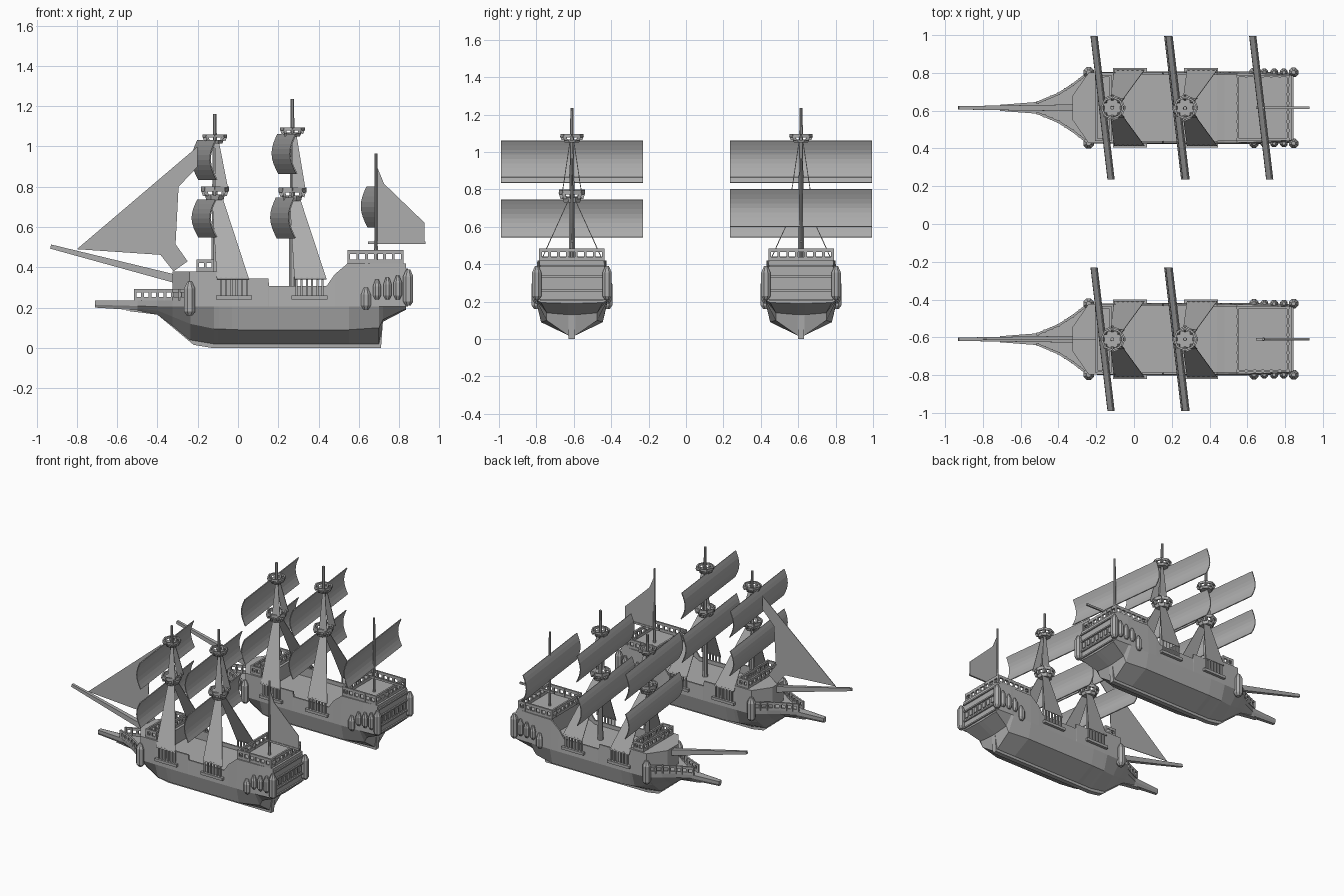
import bpy, bmesh, math
from mathutils import Vector

cube = bpy.data.objects.get("Cube")
if cube:
    bpy.data.objects.remove(cube)

grey = bpy.data.materials.new("weathered grey")
grey.use_nodes = True
grey.diffuse_color = (0.42, 0.42, 0.42, 1)
grey.node_tree.nodes["Principled BSDF"].inputs["Base Color"].default_value = grey.diffuse_color


def finish(bm, name, y, thickness=0):
    bmesh.ops.recalc_face_normals(bm, faces=bm.faces)
    mesh = bpy.data.meshes.new(name)
    bm.to_mesh(mesh)
    bm.free()
    mesh.materials.append(grey)
    obj = bpy.data.objects.new(name, mesh)
    obj.location.y = y
    bpy.context.collection.objects.link(obj)
    if thickness:
        mod = obj.modifiers.new("cloth", 'SOLIDIFY')
        mod.thickness = thickness
        mod.offset = 0


def loft(bm, rings, solid=True):
    rows = [[bm.verts.new(p) for p in ring] for ring in rings]
    n = len(rows[0])
    for a, b in zip(rows, rows[1:]):
        for i in range(n if solid else n - 1):
            j = (i + 1) % n
            bm.faces.new((a[i], a[j], b[j], b[i]))
    if solid:
        bm.faces.new(rows[0])
        bm.faces.new(rows[-1])


def beam(bm, a, b, w, h, taper=1):
    a, b = Vector(a), Vector(b)
    d = (b - a).normalized()
    side = d.cross(Vector((0, 0, 1))) if abs(d.z) < 0.9 else Vector((0, 1, 0))
    side.normalize()
    up = side.cross(d)
    ring = lambda c, k: [c + side * (u * w * k / 2) + up * (v * h * k / 2)
                         for u, v in ((-1, -1), (1, -1), (1, 1), (-1, 1))]
    loft(bm, [ring(a, 1), ring(b, taper)])


def turned(bm, x, y, profile, sides=8):
    loft(bm, [[(x + r * math.cos((i + 0.5) * math.tau / sides),
                y + r * math.sin((i + 0.5) * math.tau / sides), z)
               for i in range(sides)] for r, z in profile])


def plate(bm, outline, t):
    loft(bm, [[(x, s * t, z) for x, z in outline] for s in (-1, 1)])


def railing(bm, path, z, h, gap=0.045):
    # Bottom strip, top strip and posts leave a row of openings
    for a, b in zip(path, path[1:]):
        for level, tall in ((z + h * 0.15, h * 0.3), (z + h * 0.85, h * 0.3)):
            beam(bm, (*a, level), (*b, level), 0.012, tall)
        a2, b2 = Vector(a), Vector(b)
        n = max(1, round((b2 - a2).length / gap))
        for i in range(n + 1):
            p = a2.lerp(b2, i / n)
            beam(bm, (*p, z), (*p, z + h), 0.014, 0.014)


def rectangle(x0, x1, w):
    return [(x0, -w), (x1, -w), (x1, w), (x0, w), (x0, -w)]


def sample(table, x):
    for a, b in zip(table, table[1:]):
        if x <= b[0]:
            t = (x - a[0]) / (b[0] - a[0])
            return [p + (q - p) * t for p, q in zip(a, b)]
    return table[-1]


# Hull lines: x, bottom height, bilge width, bilge height, wale width, top width
LINES = [(-.71, .2, .013, .207, .015, .016), (-.5, .187, .02, .195, .03, .032),
         (-.4, .165, .05, .185, .075, .08), (-.325, .11, .075, .155, .125, .13),
         (-.24, .04, .11, .12, .187, .187), (-.12, .02, .155, .095, .19, .187),
         (0, .02, .165, .09, .192, .187), (.55, .02, .165, .09, .192, .185),
         (.7, .02, .135, .1, .19, .18), (.72, .13, .135, .14, .19, .18),
         (.835, .19, .165, .195, .185, .172)]
# Sheer: x, top edge height, deck height
SHEER = [(-.71, .235, .234), (-.24, .235, .234), (-.235, .38, .379), (-.1, .38, .379),
         (-.095, .37, .28), (-.03, .345, .28), (.15, .345, .28), (.155, .308, .28),
         (.44, .308, .28), (.48, .365, .3), (.545, .42, .3), (.55, .42, .419),
         (.835, .42, .419)]


def hull_ring(x):
    _, zk, wb, zb, ww, wt = sample(LINES, x)
    _, zt, zd = sample(SHEER, x)
    half = [(min(.02, wb * .8), zk), (wb, zb), (ww, .205 + max(0, -.4 - x) * .03),
            (wt, zt), (wt * .94, zt), (wt * .94, zd)]
    return [(x, w, z) for w, z in half] + [(x, -w, z) for w, z in reversed(half)]


def build_hull(y, tag):
    bm = bmesh.new()
    xs = sorted({row[0] for row in LINES + SHEER})
    loft(bm, [hull_ring(x) for x in xs])
    finish(bm, tag + "hull", y)

    bm = bmesh.new()
    plate(bm, [(-.56, .185), (-.4, .165), (-.22, .015), (-.13, 0), (.71, 0), (.72, .14),
               (.68, .14), (.66, .03), (-.19, .04), (-.38, .19)], .017)
    finish(bm, tag + "keel", y)

    bm = bmesh.new()
    front = [(-.325, -.065), (-.24, -.187), (-.1, -.187), (-.1, .187), (-.24, .187), (-.325, .065)]
    loft(bm, [[(px, py, z) for px, py in front] for z in (.22, .38)])
    finish(bm, tag + "forecastle", y)

    # Railings of beak, forecastle and poop
    bm = bmesh.new()
    for s in (-1, 1):
        railing(bm, [(-.51, s * .028), (-.4, s * .074), (-.325, s * .122), (-.25, s * .18)], .235, .058)
    finish(bm, tag + "beak_railing", y)
    bm = bmesh.new()
    railing(bm, rectangle(-.2, -.125, .168), .38, .06)
    finish(bm, tag + "forecastle_railing", y)
    bm = bmesh.new()
    railing(bm, rectangle(.55, .815, .168), .42, .065)
    finish(bm, tag + "poop_railing", y)

    # Faceted turrets along the sides
    bm = bmesh.new()
    for x, z0, z1, r in ((-.24, .16, .33, .03), (.635, .19, .3, .026), (.69, .24, .34, .022),
                         (.742, .24, .35, .022), (.793, .24, .36, .022), (.845, .21, .39, .027)):
        for s in (-1, 1):
            turned(bm, x, s * .188, [(r * .5, z0), (r, z0 + .02), (r, z1 - .035), (r * .4, z1)])
    finish(bm, tag + "side_turrets", y)

    # Shelves and uprights below the shrouds
    bm = bmesh.new()
    for x in (-.11, .265):
        for s in (-1, 1):
            beam(bm, (x, s * .195, .25), (x + .18, s * .195, .25), .03, .02)
            for i in range(6):
                px = x + .025 + i * .026
                beam(bm, (px, s * .194, .25), (px, s * .194, .35), .01, .01)
    finish(bm, tag + "shroud_shelves", y)

    # Stern windows and mouldings
    bm = bmesh.new()
    for i in range(-3, 4):
        beam(bm, (.838, i * .045 - .014, .3), (.838, i * .045 + .014, .3), .008, .04)
    for z in (.21, .26, .335, .39):
        beam(bm, (.838, -.17, z), (.838, .17, z), .014, .01)
    finish(bm, tag + "stern_windows", y)


def nest(bm, x, z, h, r):
    turned(bm, x, 0, [(r * .68, z), (r * .8, z + h * .4), (r * .7, z + h * .4)])
    corner = lambda i, k, zz: (x + r * k * math.cos(i * math.tau / 8),
                               r * k * math.sin(i * math.tau / 8), zz)
    for i in range(8):
        beam(bm, corner(i, .95, z + h * .82), corner(i + 1, .95, z + h * .82), .01, h * .36)
        beam(bm, corner(i, .77, z + h * .3), corner(i, .92, z + h * .8), .018, .014)


def build_mast(y, name, x, top, low, high):
    bm = bmesh.new()
    turned(bm, x, 0, [(.02, .26), (.015, low), (.011, high), (.009, top)])
    finish(bm, name + "_mast", y)
    bm = bmesh.new()
    nest(bm, x, low, .065, .068)
    nest(bm, x, high, .045, .06)
    finish(bm, name + "_lookouts", y)
    bm = bmesh.new()
    for s in (-1, 1):
        loft(bm, [[(x - .015, s * .015, low + .02), (x + .035, s * .015, low + .02)],
                  [(x + .01, s * .2, .34), (x + .17, s * .2, .34)]], solid=False)
        loft(bm, [[(x, s * .01, high + .01), (x + .02, s * .01, high + .01)],
                  [(x, s * .05, low + .06), (x + .065, s * .05, low + .06)]], solid=False)
    finish(bm, name + "_shrouds", y, .004)


def build_sail(y, name, x, z0, z1):
    # Bellied sail, turned slightly about the mast
    bm = bmesh.new()
    rows = []
    for i in range(9):
        t = i / 8
        belly = -.03 * math.sin(math.pi * t) + .005 * (1 - t)
        rows.append([(x + belly - s * .045, s * .38, z0 + (z1 - z0) * t) for s in (-1, 1)])
    loft(bm, rows, solid=False)
    finish(bm, name, y, .006)


def build_ship(y, tag, fore_and_aft):
    build_hull(y, tag)
    build_mast(y, tag + "fore", -.115, 1.16, .735, 1.015)
    build_mast(y, tag + "main", .27, 1.235, .73, 1.05)
    build_sail(y, tag + "fore_lower_sail", -.155, .55, .735)
    build_sail(y, tag + "fore_upper_sail", -.155, .835, 1.03)
    build_sail(y, tag + "main_lower_sail", .235, .545, .745)
    build_sail(y, tag + "main_upper_sail", .242, .865, 1.06)

    bm = bmesh.new()
    turned(bm, .685, 0, [(.01, .41), (.007, .965)])
    finish(bm, tag + "mizzen_mast", y)
    bm = bmesh.new()
    beam(bm, (.645, 0, .522), (.93, 0, .522), .012, .014)
    finish(bm, tag + "boom", y)
    bm = bmesh.new()
    beam(bm, (-.3, 0, .34), (-.93, 0, .503), .036, .042, .5)
    finish(bm, tag + "bowsprit", y)

    if fore_and_aft:
        bm = bmesh.new()
        plate(bm, [(-.8, .49), (-.2, 1), (-.2, .9), (-.295, .8), (-.31, .515),
                   (-.25, .43), (-.32, .38), (-.385, .462)], .002)
        finish(bm, tag + "jib_sail", y)
        bm = bmesh.new()
        plate(bm, [(.69, .525), (.69, .9), (.725, .815), (.927, .62), (.927, .525)], .002)
        finish(bm, tag + "spanker_sail", y)
    else:
        build_sail(y, tag + "mizzen_sail", .685, .6, .8)


build_ship(-.61, "first_ship_", True)
build_ship(.615, "second_ship_", False)
